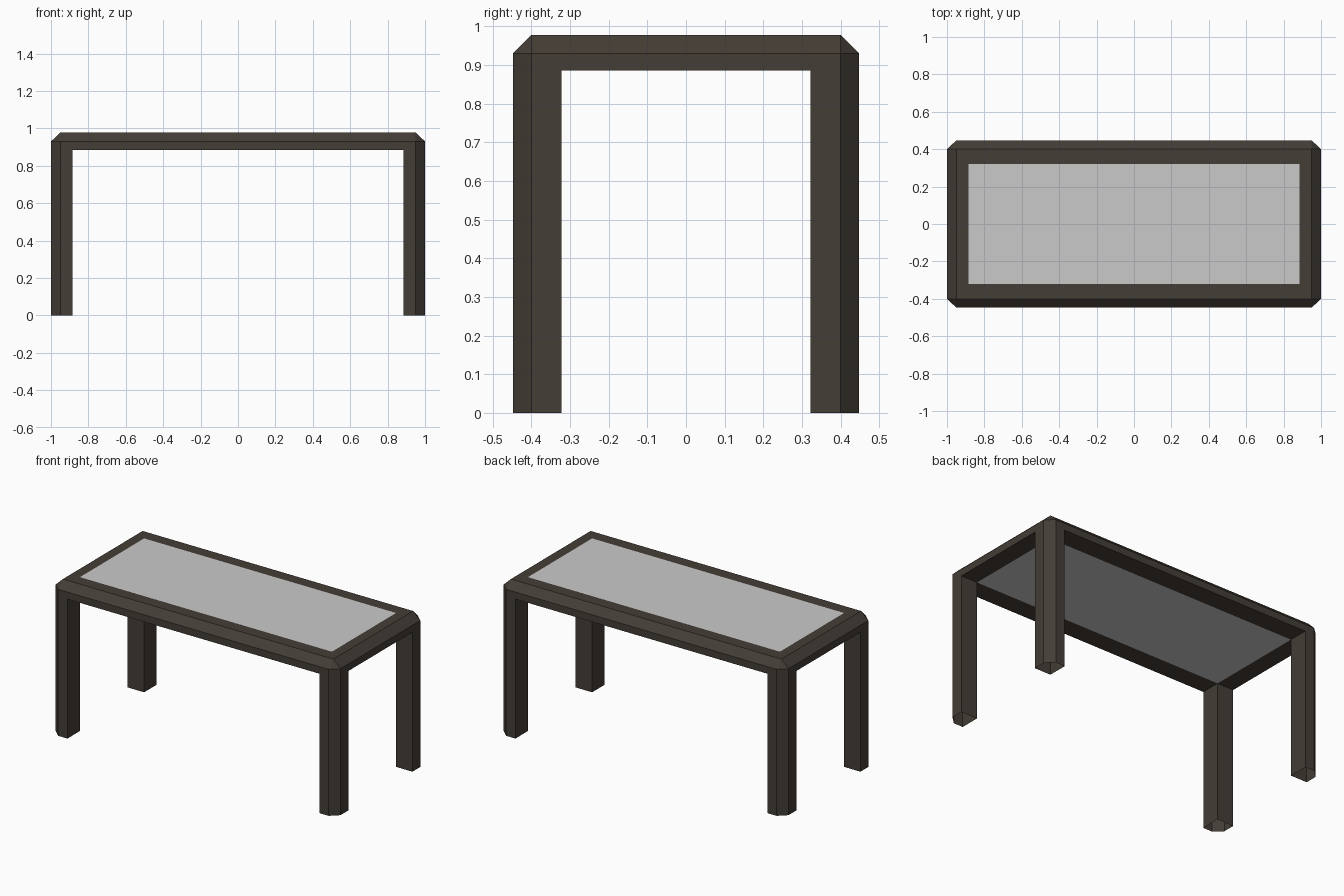
import bpy, bmesh

if "Cube" in bpy.data.objects:
    bpy.data.objects.remove(bpy.data.objects["Cube"])


def material(name, color):
    m = bpy.data.materials.new(name)
    m.diffuse_color = (*color, 1.0)
    m.use_nodes = True
    m.node_tree.nodes["Principled BSDF"].inputs["Base Color"].default_value = m.diffuse_color
    return m


brown = material("dark_brown_wood", (0.058, 0.047, 0.037))
grey = material("light_grey_glass", (0.59, 0.59, 0.59))

X, Y = 1.0, 0.447             # outer half sizes
C, D = 0.95, 0.40             # where the outer chamfers start
A, B = 0.885, 0.322           # inner opening half sizes
ZR, ZC, ZT = 0.885, 0.93, 0.977   # rail underside, chamfer start, top


def mesh_object(name, bm, mat):
    me = bpy.data.meshes.new(name)
    bm.to_mesh(me)
    bm.free()
    me.materials.append(mat)
    ob = bpy.data.objects.new(name, me)
    bpy.context.collection.objects.link(ob)
    return ob


# Table frame: one quarter with half rails and a leg open at the foot
quarter = [
    # top
    [(0, B, ZT), (A, B, ZT), (C, D, ZT), (0, D, ZT)],
    [(A, 0, ZT), (C, 0, ZT), (C, D, ZT), (A, B, ZT)],
    # top chamfers and corner triangle
    [(0, D, ZT), (C, D, ZT), (C, Y, ZC), (0, Y, ZC)],
    [(C, 0, ZT), (X, 0, ZC), (X, D, ZC), (C, D, ZT)],
    [(C, D, ZT), (X, D, ZC), (C, Y, ZC)],
    # outer sides, rail and leg in one face
    [(0, Y, ZC), (C, Y, ZC), (C, Y, 0), (A, Y, 0), (A, Y, ZR), (0, Y, ZR)],
    [(X, 0, ZC), (X, 0, ZR), (X, B, ZR), (X, B, 0), (X, D, 0), (X, D, ZC)],
    # corner chamfer of the leg
    [(C, Y, ZC), (X, D, ZC), (X, D, 0), (C, Y, 0)],
    # rail undersides
    [(0, B, ZR), (0, Y, ZR), (A, Y, ZR), (A, B, ZR)],
    [(A, 0, ZR), (A, B, ZR), (X, B, ZR), (X, 0, ZR)],
    # inner leg sides
    [(A, B, 0), (A, B, ZR), (A, Y, ZR), (A, Y, 0)],
    [(A, B, 0), (X, B, 0), (X, B, ZR), (A, B, ZR)],
    # inner rail sides
    [(0, B, ZR), (A, B, ZR), (A, B, ZT), (0, B, ZT)],
    [(A, 0, ZR), (A, 0, ZT), (A, B, ZT), (A, B, ZR)],
]
bm = bmesh.new()
for pts in quarter:
    bm.faces.new([bm.verts.new(p) for p in pts])
bmesh.ops.remove_doubles(bm, verts=bm.verts[:], dist=0.0005)
bmesh.ops.recalc_face_normals(bm, faces=bm.faces[:])
# keep the top face pointing up
if max(bm.faces, key=lambda f: f.calc_center_median().z).normal.z < 0:
    bmesh.ops.reverse_faces(bm, faces=bm.faces[:])
frame = mesh_object("table_frame", bm, brown)
mirror = frame.modifiers.new("mirror", 'MIRROR')
mirror.use_axis = (True, True, False)
mirror.use_clip = True

# Glass panel filling the frame, flush above and below
bm = bmesh.new()
bmesh.ops.create_cube(bm, size=1)
for v in bm.verts:
    v.co = (v.co.x * 2 * A, v.co.y * 2 * B, ZR if v.co.z < 0 else ZT)
mesh_object("glass_panel", bm, grey)
